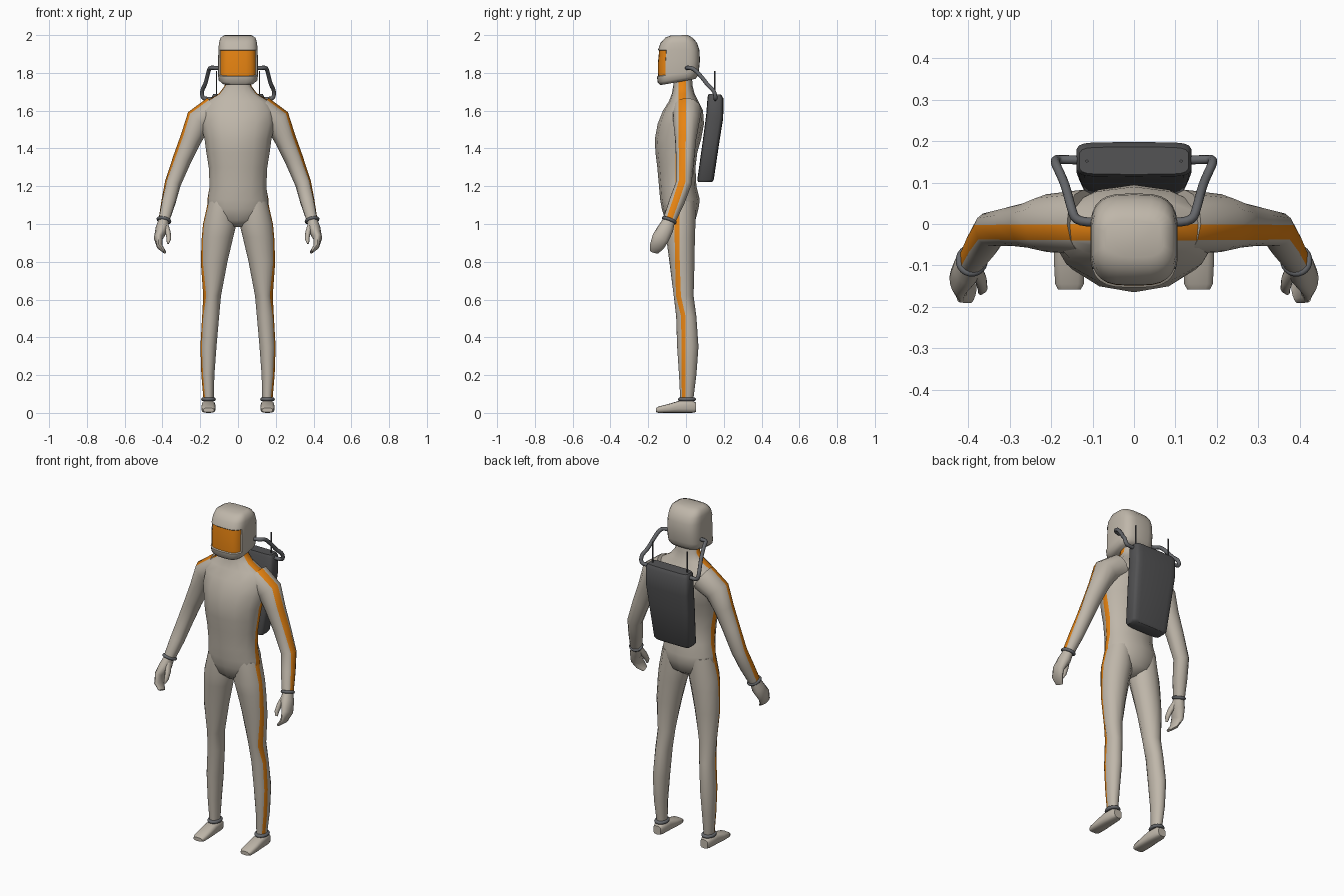
import bpy, bmesh, math
from mathutils import Vector as V

if "Cube" in bpy.data.objects:
    bpy.data.objects.remove(bpy.data.objects["Cube"])


def material(name, col):
    m = bpy.data.materials.new(name)
    m.diffuse_color = (*col, 1)
    m.use_nodes = True
    m.node_tree.nodes["Principled BSDF"].inputs["Base Color"].default_value = m.diffuse_color
    return m


SUIT = material("warm grey suit", (0.52, 0.47, 0.40))
ORANGE = material("orange trim", (0.80, 0.23, 0.006))
PACK = material("dark grey pack", (0.085, 0.085, 0.088))
RUBBER = material("grey rubber", (0.13, 0.135, 0.145))
X, Y, Z = V((1, 0, 0)), V((0, 1, 0)), V((0, 0, 1))


def ring(c, u, v, a=-0.2, b=0.2, k=1.0, n=6):
    """Superellipse section; a..b is the stripe span along v on both sides."""
    ta, tb = math.asin(a), math.asin(b)
    angs = [ta]
    angs += [tb + (math.pi - 2 * tb) * i / n for i in range(n + 1)]
    angs += [math.pi - ta + (math.pi + 2 * ta) * i / n for i in range(n)]
    p = lambda q: math.copysign(abs(q) ** k, q)
    return [V(c) + u * p(math.cos(t)) + v * p(math.sin(t)) for t in angs]


def finish(ob, bm, mats, angle, mirror):
    bmesh.ops.recalc_face_normals(bm, faces=bm.faces)
    bm.to_mesh(ob.data)
    bm.free()
    for m in mats:
        ob.data.materials.append(m)
    for f in ob.data.polygons:
        f.use_smooth = True
    ob.data.set_sharp_from_angle(angle=math.radians(angle))
    bpy.context.collection.objects.link(ob)
    if mirror:
        ob.modifiers.new("mirror", 'MIRROR').use_mirror_merge = False
    return ob


def loft(name, rings, mats, stripes="", mirror=False, angle=50, edit=None):
    """Bridge the rings; stripes holds O (outer +u) and/or I (inner -u)."""
    bm = bmesh.new()
    rows = [[bm.verts.new(p) for p in r] for r in rings]
    m = len(rows[0])
    marked = ([0] if "O" in stripes else []) + ([m // 2] if "I" in stripes else [])
    for r, s in zip(rows, rows[1:]):
        for i in range(m):
            j = (i + 1) % m
            f = bm.faces.new((r[i], r[j], s[j], s[i]))
            f.material_index = int(i in marked)
    bm.faces.new(rows[0])
    bm.faces.new(rows[-1])
    bmesh.ops.recalc_face_normals(bm, faces=bm.faces)
    if edit:
        edit(bm)
    return finish(bpy.data.objects.new(name, bpy.data.meshes.new(name)), bm, mats, angle, mirror)


def level(z, x0, x1, yf, yb, s0, s1):
    """Horizontal section between x0..x1 and yf..yb with stripe s0..s1 in y."""
    cy, d = (yf + yb) / 2, (yb - yf) / 2
    return ring((( x0 + x1) / 2, cy, z), X * (x1 - x0) / 2, Y * d, (s0 - cy) / d, (s1 - cy) / d)


def tilted(w, f, b, k, n):
    """Section spanning a front (y,z) and a back (y,z) point."""
    f, b = V((0, *f)), V((0, *b))
    return ring((f + b) / 2, X * w, (b - f) / 2, k=k, n=n)


def tube(rows, n=6):
    """Sections across a path; rows are x, y, z, width, depth, stripe offset, stripe half-width."""
    pts = [V(r[:3]) for r in rows]
    out = []
    for i, r in enumerate(rows):
        t = (pts[min(i + 1, len(pts) - 1)] - pts[max(i - 1, 0)]).normalized()
        u = t.cross(Y).normalized()
        v = u.cross(t)
        s, h = (r[5], r[6]) if len(r) > 5 else (0, 0.2 * r[4])
        out.append(ring(pts[i], u * r[3], v * r[4], (s - h) / r[4], (s + h) / r[4], n=n))
    return out


# torso and neck, striped along both sides
torso = [(0.985, .04, -.07, .0), (1.02, .12, -.11, .05), (1.08, .164, -.128, .066),
         (1.13, .162, -.137, .073), (1.2, .151, -.143, .055), (1.3, .155, -.152, .05),
         (1.38, .168, -.162, .06), (1.45, .178, -.165, .08), (1.53, .198, -.15, .095),
         (1.6, .2, -.122, .09), (1.65, .17, -.09, .065), (1.69, .105, -.075, .045),
         (1.73, .075, -.068, .035), (1.8, .065, -.06, .03)]
loft("torso", [level(z, -w, w, f, b, *((-.055, -.025) if z < 1.5 else (-.04, 0)))
               for z, w, f, b in torso], [SUIT, ORANGE], "OI")

# legs
legs = [(1.12, .01, .158, -.11, .05, -.06, -.032), (1.0, .008, .185, -.115, .05, -.06, -.035),
        (.93, .025, .192, -.105, .047, -.06, -.035), (.8, .055, .198, -.088, .045, -.058, -.033),
        (.62, .088, .186, -.065, .04, -.053, -.027), (.51, .1, .19, -.052, .055, -.026, -.002),
        (.35, .113, .2, -.047, .066, -.024, -.002), (.2, .124, .195, -.037, .055, -.023, -.002),
        (.065, .128, .183, -.03, .038, -.022, -.004)]
loft("legs", [level(*r) for r in legs], [SUIT, ORANGE], "O", True)

# arms
arms = [(.12, .005, 1.60, .08, .078, -.025, .019), (.21, .002, 1.545, .072, .07, -.022, .019),
        (.25, -.002, 1.45, .057, .056, -.018, .019), (.295, -.005, 1.345, .05, .048, -.015, .018),
        (.345, -.012, 1.215, .044, .042, -.008, .018), (.367, -.048, 1.12, .04, .041, -.004, .017),
        (.392, -.088, 1.02, .032, .034, 0, .016)]
loft("arms", tube(arms), [SUIT, ORANGE], "O", True)

# mitten hands with separate thumbs
loft("hands", tube([(.39, -.085, 1.03, .026, .03), (.403, -.108, .975, .034, .042),
                    (.422, -.135, .925, .024, .045), (.414, -.155, .88, .016, .038),
                    (.388, -.168, .852, .008, .024)]), [SUIT], mirror=True)
loft("thumbs", tube([(.385, -.105, 1.0, .016, .02), (.37, -.135, .955, .014, .018),
                     (.366, -.155, .92, .012, .014), (.371, -.165, .897, .006, .007)]),
     [SUIT], mirror=True)

# boots, lofted from toe to heel
boots = [(-.158, .028, .004, .026), (-.145, .035, 0, .034), (-.09, .038, 0, .048),
         (-.03, .036, 0, .066), (.03, .033, 0, .066), (.052, .025, .004, .055)]
loft("boots", [ring((.156, y, (a + b) / 2), X * w, Z * (b - a) / 2, k=.65)
               for y, w, a, b in boots], [SUIT], mirror=True)


# helmet with recessed visor
def cut_visor(bm):
    front = [f for f in bm.faces if len(f.verts) == 4
             and 1.78 < f.calc_center_median().z < 1.92 and f.calc_center_median().y < -.098]
    bmesh.ops.inset_region(bm, faces=front, thickness=.004, depth=-.006, use_even_offset=True)
    for f in front:
        f.material_index = 1


helmet = [(.086, (-.136, 1.735), (.05, 1.768)), (.104, (-.15, 1.75), (.062, 1.785)),
          (.107, (-.154, 1.78), (.068, 1.81)), (.107, (-.155, 1.85), (.074, 1.865)),
          (.105, (-.148, 1.922), (.071, 1.922)), (.102, (-.136, 1.957), (.058, 1.96)),
          (.094, (-.11, 1.986), (.035, 1.986)), (.072, (-.08, 1.998), (.01, 2.0))]
loft("helmet", [tilted(w, f, b, .6, 12) for w, f, b in helmet], [SUIT, ORANGE], edit=cut_visor)

# life support backpack
pack = [(.11, (.064, 1.222), (.138, 1.222)), (.12, (.06, 1.235), (.147, 1.235)),
        (.134, (.09, 1.45), (.179, 1.45)), (.14, (.107, 1.58), (.197, 1.56)),
        (.14, (.114, 1.672), (.198, 1.665)), (.132, (.12, 1.688), (.186, 1.685))]
loft("backpack", [tilted(w, f, b, .33, 8) for w, f, b in pack], [PACK])


# wrist and ankle cuffs
def cuff(name, loc, axis, major, minor, sy):
    bpy.ops.mesh.primitive_torus_add(major_segments=20, minor_segments=8, major_radius=major,
                                     minor_radius=minor, location=loc)
    ob = bpy.context.object
    ob.name = name
    ob.rotation_euler = V(axis).to_track_quat('Z', 'Y').to_euler()
    ob.scale = (1, sy, 1)
    ob.data.materials.append(RUBBER)
    for f in ob.data.polygons:
        f.use_smooth = True


for s, side in ((1, "left"), (-1, "right")):
    cuff(side + "_wrist_cuff", (s * .392, -.088, 1.02), (s * -.2, .38, 1), .03, .009, 1.1)
    cuff(side + "_ankle_cuff", (s * .156, .005, .072), (0, 0, 1), .029, .01, 1.25)

    # air hose from helmet to pack
    path = [(.095, .005, 1.825), (.14, .003, 1.828), (.152, .04, 1.825), (.165, .09, 1.77),
            (.175, .115, 1.735), (.192, .15, 1.705), (.188, .157, 1.665), (.16, .155, 1.662),
            (.12, .155, 1.662)]
    cu = bpy.data.curves.new(side + "_air_hose", 'CURVE')
    cu.dimensions = '3D'
    cu.bevel_depth, cu.bevel_resolution, cu.use_fill_caps = .011, 2, True
    sp = cu.splines.new('NURBS')
    sp.points.add(len(path) - 1)
    for p, (x, y, z) in zip(sp.points, path):
        p.co = (s * x, y, z, 1)
    sp.use_endpoint_u, sp.order_u, sp.resolution_u = True, 3, 4
    cu.materials.append(RUBBER)
    bpy.context.collection.objects.link(bpy.data.objects.new(side + "_air_hose", cu))

    # antenna
    bpy.ops.mesh.primitive_cylinder_add(vertices=6, radius=.004, depth=.15,
                                        location=(s * .114, .152, 1.735))
    bpy.context.object.name = side + "_antenna"
    bpy.context.object.data.materials.append(PACK)
